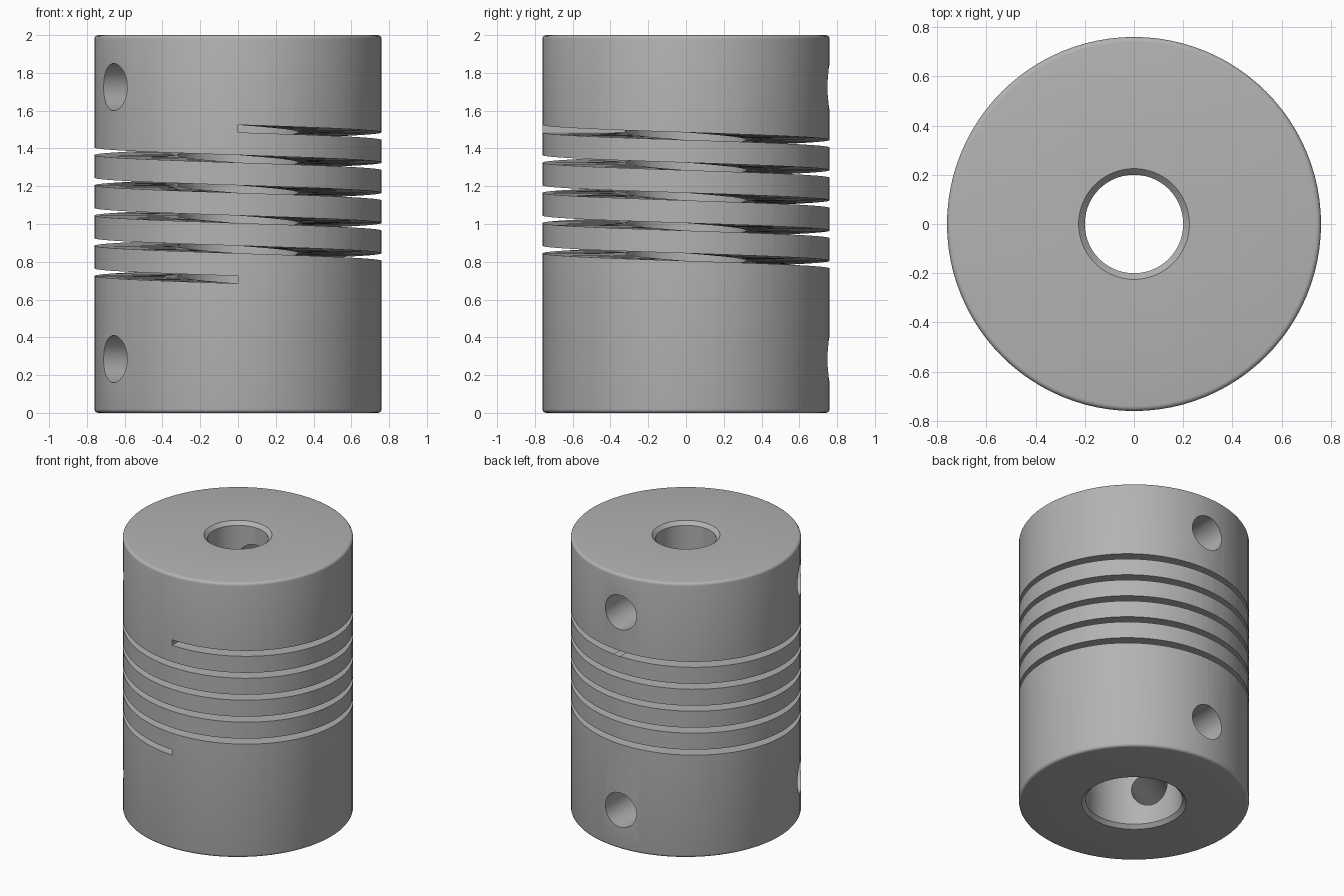
import bpy, bmesh, math
from math import pi, cos, sin
from mathutils import Matrix, Vector

cube = bpy.data.objects.get("Cube")
if cube:
    bpy.data.objects.remove(cube, do_unlink=True)

# Dimensions
HEIGHT, RADIUS = 2.0, 0.76
SMALL_BORE, LARGE_BORE = 0.2, 0.32
STEP_Z = 1.54
EDGE = 0.02
CHAMFER = 0.025
SEGMENTS = 96

metal = bpy.data.materials.new("grey metal")
metal.use_nodes = True
GREY = (0.45, 0.45, 0.45, 1)
metal.diffuse_color = GREY
metal.node_tree.nodes["Principled BSDF"].inputs["Base Color"].default_value = GREY


def make_object(name, bm):
    bmesh.ops.recalc_face_normals(bm, faces=bm.faces)
    mesh = bpy.data.meshes.new(name)
    bm.to_mesh(mesh)
    bm.free()
    mesh.materials.append(metal)
    obj = bpy.data.objects.new(name, mesh)
    bpy.context.collection.objects.link(obj)
    return obj


def bridge(bm, rings, closed):
    """Join consecutive rings of vertices with quads, capping open ends."""
    count = len(rings)
    for i in range(count if closed else count - 1):
        a, b = rings[i], rings[(i + 1) % count]
        for j in range(len(a)):
            k = (j + 1) % len(a)
            bm.faces.new((a[j], a[k], b[k], b[j]))
    if not closed:
        bm.faces.new(rings[0])
        bm.faces.new(rings[-1])


def lathe(name, profile):
    bm = bmesh.new()
    rings = []
    for i in range(SEGMENTS):
        t = 2 * pi * i / SEGMENTS
        rings.append([bm.verts.new((r * cos(t), r * sin(t), z)) for r, z in profile])
    bridge(bm, rings, True)
    return make_object(name, bm)


def helix_cutter(name, top, pitch, turns, half_width):
    bm = bmesh.new()
    section = [(0.27, -half_width), (0.85, -half_width),
               (0.85, half_width), (0.27, half_width)]
    rings = []
    for i in range(turns * SEGMENTS + 1):
        t = 2 * pi * i / SEGMENTS - pi / 2
        z = top - pitch * i / SEGMENTS
        rings.append([bm.verts.new((r * cos(t), r * sin(t), z + h)) for r, h in section])
    bridge(bm, rings, False)
    return make_object(name, bm)


def screw_cutter(name, angle, z, radius, length=0.95):
    bm = bmesh.new()
    direction = Vector((cos(angle), sin(angle), 0))
    turn = direction.to_track_quat("Z", "Y").to_matrix().to_4x4()
    place = Matrix.Translation(direction * length / 2 + Vector((0, 0, z)))
    bmesh.ops.create_cone(bm, cap_ends=True, segments=48, radius1=radius,
                          radius2=radius, depth=length, matrix=place @ turn)
    return make_object(name, bm)


# Coupling body: rounded outer edges and a stepped, chamfered bore
arc = [k * pi / 8 for k in range(5)]
bottom_edge = [(RADIUS - EDGE + EDGE * sin(a), EDGE - EDGE * cos(a)) for a in arc]
top_edge = [(r, HEIGHT - z) for r, z in reversed(bottom_edge)]
bore = [(SMALL_BORE + CHAMFER, HEIGHT), (SMALL_BORE, HEIGHT - CHAMFER),
        (SMALL_BORE, STEP_Z), (LARGE_BORE, STEP_Z),
        (LARGE_BORE, CHAMFER), (LARGE_BORE + CHAMFER, 0)]
body = lathe("coupling_body", bottom_edge + top_edge + bore)

# Spiral slot and four set screw holes
cutters = [helix_cutter("spiral_slot_cutter", 1.505, 0.16, 5, 0.02)]
for z in (0.285, 1.725):
    for degrees in (90, 210):
        cutters.append(screw_cutter("screw_hole_cutter", math.radians(degrees), z, 0.125))

bpy.ops.object.select_all(action="DESELECT")
body.select_set(True)
bpy.context.view_layer.objects.active = body
for cutter in cutters:
    cut = body.modifiers.new("cut", "BOOLEAN")
    cut.operation = "DIFFERENCE"
    cut.solver = "EXACT"
    cut.object = cutter
    bpy.ops.object.modifier_apply(modifier=cut.name)
    bpy.data.objects.remove(cutter, do_unlink=True)

bpy.ops.object.shade_smooth_by_angle(angle=math.radians(30))
